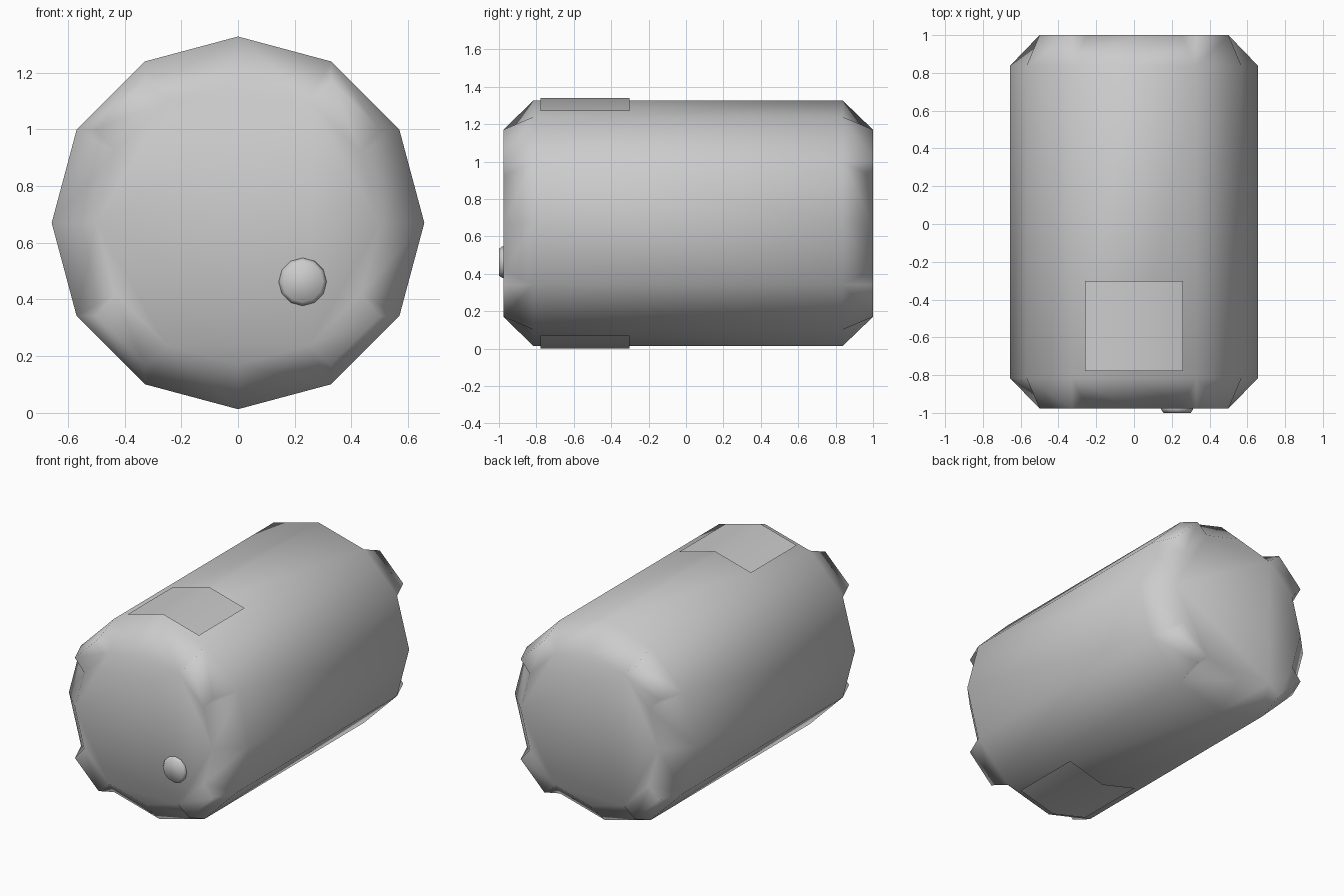
import bpy, bmesh
from math import sin, cos, pi

if "Cube" in bpy.data.objects:
    bpy.data.objects.remove(bpy.data.objects["Cube"])

CZ = 0.67                      # height of the barrel axis
R, R_END = 0.657, 0.5          # body and end-cap radii
N = 12
P_A, P_B = R * sin(pi / 6), R * cos(pi / 6)


def make_object(name, bm, recalc=True):
    if recalc:
        bmesh.ops.recalc_face_normals(bm, faces=bm.faces[:])
    me = bpy.data.meshes.new(name)
    bm.to_mesh(me)
    bm.free()
    for p in me.polygons:
        p.use_smooth = True
    ob = bpy.data.objects.new(name, me)
    bpy.context.collection.objects.link(ob)
    return ob


def ring(bm, r, y, cx=0.0, cz=CZ):
    return [bm.verts.new((cx + r * sin(2 * pi * i / N), y, cz + r * cos(2 * pi * i / N)))
            for i in range(N)]


def bridge(bm, a, b, skip=()):
    for i in range(N):
        if i not in skip:
            j = (i + 1) % N
            bm.faces.new((a[i], a[j], b[j], b[i]))


# Barrel body: twelve-sided drum, chamfered ends with raised lugs on the diagonals
bm = bmesh.new()
DIAGONALS = (1, 4, 7, 10)
outer_rings = []
for y_out, y_end in ((-0.815, -0.977), (0.837, 1.0)):
    outer, inner = ring(bm, R, y_out), ring(bm, R_END, y_end)
    outer_rings.append(outer)
    bridge(bm, outer, inner, DIAGONALS)
    bm.faces.new(inner)
    for i in DIAGONALS:
        a, b, ia, ib = outer[i], outer[i + 1], inner[i], inner[i + 1]
        # each lug tip is the outer corner pulled in to the cap's square outline
        tips = []
        for v in (a, b):
            x, z = v.co.x, v.co.z - CZ
            x = max(-R_END, min(R_END, x))
            z = max(-R_END, min(R_END, z))
            tips.append(bm.verts.new((x, y_end, CZ + z)))
        ta, tb = tips
        bm.faces.new((a, b, tb, ta))
        bm.faces.new((ta, tb, ib, ia))
        bm.faces.new((a, ta, ia))
        bm.faces.new((b, ib, tb))
bridge(bm, *outer_rings)
make_object("barrel_body", bm)

# Thin label plates folded over the top and bottom ridges
for name, s in (("top_plate", 1), ("bottom_plate", -1)):
    bm = bmesh.new()
    rows = [[bm.verts.new((x, y, CZ + s * z))
             for x, z in ((-0.26, 0.6), (0, 0.67), (0.26, 0.6))] for y in (-0.777, -0.302)]
    for i in range(2):
        f = [rows[0][i], rows[0][i + 1], rows[1][i + 1], rows[1][i]]
        bm.faces.new(f if s > 0 else f[::-1])
    make_object(name, bm, recalc=False)

# Round bung on the front cap
bm = bmesh.new()
BX, BZ = 0.228, 0.462
rings = [ring(bm, r, y, BX, BZ) for r, y in ((0.085, -0.97), (0.084, -0.983), (0.072, -1.0))]
for a, b in zip(rings, rings[1:]):
    bridge(bm, a, b)
bm.faces.new(rings[0])
bm.faces.new(rings[-1])
make_object("front_bung", bm)
